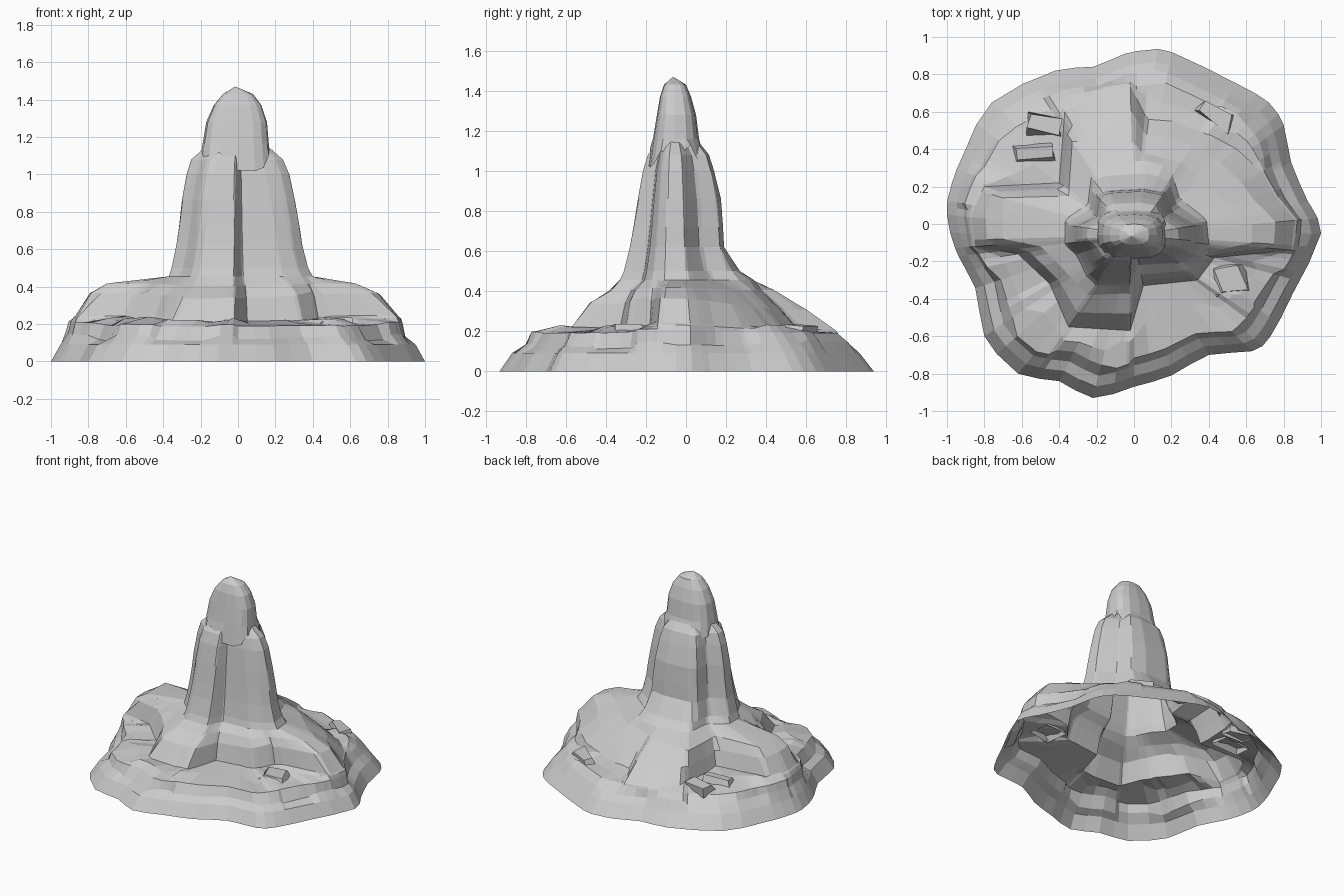
import bpy, bmesh, math, random
from mathutils import Vector, Matrix

if "Cube" in bpy.data.objects:
    bpy.data.objects.remove(bpy.data.objects["Cube"])

random.seed(4)
CX, CY = 0.0, -0.06

# Plan outlines: ground edge, cliff foot, upper shelf, spire section
ground = [(1, -.05), (.93, .12), (.84, .33), (.8, .53), (.72, .65), (.55, .75), (.2, .92),
          (.08, .93), (-.05, .91), (-.22, .84), (-.42, .82), (-.76, .65), (-.9, .4), (-.98, .2),
          (-1, .05), (-.95, -.15), (-.84, -.36), (-.8, -.6), (-.62, -.8), (-.4, -.84),
          (-.22, -.93), (0, -.87), (.2, -.81), (.4, -.7), (.63, -.68), (.73, -.6), (.85, -.37)]
foot = [(.86, .02), (.76, .14), (.68, .28), (.55, .4), (.42, .47), (.2, .55), (.07, .56),
        (-.02, .74), (-.15, .72), (-.37, .6), (-.4, .22), (-.8, .2), (-.87, .05), (-.85, -.12),
        (-.62, -.16), (-.45, -.32), (-.35, -.55), (-.02, -.57), (.05, -.33), (.34, -.3),
        (.43, -.18), (.84, -.14)]
shelf = [(.63, .01), (.5, .1), (.38, .22), (.25, .33), (.04, .38), (0, .44), (-.33, .44),
         (-.35, .15), (-.7, .14), (-.7, -.08), (-.5, -.12), (-.37, -.25), (-.25, -.38),
         (-.02, -.37), (.04, -.27), (.28, -.25), (.4, -.15), (.63, -.1)]
section = [(-.33, -.1), (-.27, -.15), (-.22, -.25), (-.18, -.28), (-.02, -.28), (.02, -.19),
           (.2, -.18), (.28, -.15), (.33, -.1), (.32, -.01), (.2, .06), (.16, .16), (.05, .18),
           (-.14, .17), (-.2, .15), (-.22, .04), (-.33, -.01)]


def rounded(poly):
    """Add a curved midpoint on every edge."""
    out, n = [], len(poly)
    for i in range(n):
        a, b, c, d = (Vector(poly[(i + k) % n]) for k in (-1, 0, 1, 2))
        out += [tuple(b), tuple((9 * (b + c) - a - d) / 16)]
    return out


def angle(p):
    return math.atan2(p[1] - CY, p[0] - CX) % (2 * math.pi)


def reach(poly, a):
    """Distance from the centre to the outline in direction a."""
    dx, dy = math.cos(a), math.sin(a)
    best = 0
    for p, q in zip(poly, poly[1:] + poly[:1]):
        px, py, ex, ey = p[0] - CX, p[1] - CY, q[0] - p[0], q[1] - p[1]
        d = dx * ey - dy * ex
        if abs(d) < 1e-9:
            continue
        r, t = (px * ey - py * ex) / d, (px * dy - py * dx) / d
        if r > 0 and -1e-5 <= t <= 1 + 1e-5:
            best = max(best, r)
    return best


def scaled_section(left, right, front, back):
    return [(x * (left if x < 0 else right) / .33,
             CY + (y - CY) * ((CY - front) / .22 if y < CY else (back - CY) / .24))
            for x, y in section]


def loft(name, rings, tip=None):
    bm = bmesh.new()
    rows = [[bm.verts.new(p) for p in ring] for ring in rings]
    n = len(rows[0])
    for lo, hi in zip(rows, rows[1:]):
        for i in range(n):
            j = (i + 1) % n
            bm.faces.new((lo[i], lo[j], hi[j], hi[i]))
    if tip:
        t = bm.verts.new(tip)
        for i in range(n):
            bm.faces.new((rows[-1][i], rows[-1][(i + 1) % n], t))
    me = bpy.data.meshes.new(name)
    bm.to_mesh(me)
    bm.free()
    ob = bpy.data.objects.new(name, me)
    bpy.context.collection.objects.link(ob)


def polar(a, r, z):
    return (CX + r * math.cos(a), CY + r * math.sin(a), z)


ground = rounded(ground)

# Directions pass through the outline corners so edges stay crisp
angles = []
for a in sorted(angle(p) for p in ground + foot + shelf + section):
    if not angles or a - angles[-1] > .025:
        angles.append(a)

# Rocky mound and spire shaft as one open-bottomed shell
rings = [[] for _ in range(8)]
chip = lump = 0
for i, a in enumerate(angles):
    g, f, s = reach(ground, a), reach(foot, a), reach(shelf, a)
    s = max(s, reach(scaled_section(.38, .41, -.34, .3), a) + .01)
    wing = abs(math.cos(a)) ** 6
    front = max(0, -math.sin(a))
    if i % 4 == 0:
        chip = random.uniform(-.03, .03)
    if i % 3 == 0:
        lump = random.uniform(-.02, .025)
    rim = max(g * (.83 + .06 * wing - .02 * front) + chip, f + .02)
    zf = .215 + .03 * wing + chip * .3
    zs = .405 + .012 * wing
    rings[0].append(polar(a, g, 0))
    rings[1].append(polar(a, max(g * (.93 + .02 * wing), rim + .03), .09))
    rings[2].append(polar(a, max(g * .885 - .02 * front, rim + .015),
                          .145 - .025 * front + chip * .8))
    rings[3].append(polar(a, rim, .19 + .02 * wing + chip * .3))
    rings[4].append(polar(a, rim + (f - rim) * (.5 + 8 * chip), zf - .01 + lump * (rim - f > .1)))
    rings[5].append(polar(a, f, zf))
    bulge = .008 + .035 * wing + (.03 if math.sin(a) < -.3 else 0)
    rings[6].append(polar(a, f + (s - f) * .45, zf + (zs - zf) * .45 + bulge))
    rings[7].append(polar(a, s, zs))
for z, l, r, f, b in [(.455, .37, .4, -.33, .34), (.5, .355, .375, -.31, .27),
                      (.62, .33, .345, -.28, .19), (.72, .315, .33, -.262, .185),
                      (.86, .3, .305, -.24, .175), (1.0, .275, .275, -.215, .14),
                      (1.08, .25, .24, -.19, .115), (1.15, .17, .16, -.14, .06)]:
    sec = scaled_section(l, r, f, b)
    rings.append([polar(a, reach(sec, a), z) for a in angles])
loft("rock_mound_and_spire", rings)

# Overhanging cap with a jagged lower edge
cap = []
for z, l, r, f, b, jag in [(1.08, .2, .175, -.185, .1, .07), (1.16, .19, .165, -.165, .065, 0),
                           (1.28, .17, .155, -.145, .05, 0), (1.37, .13, .125, -.13, .025, 0),
                           (1.43, .08, .08, -.11, 0, 0)]:
    oval = []
    for k in range(16):
        c, s = math.cos(k * math.pi / 8), math.sin(k * math.pi / 8)
        x = math.copysign(abs(c) ** .7, c) * (r if c > 0 else l)
        y = CY + math.copysign(abs(s) ** .7, s) * (b - CY if s > 0 else CY - f)
        oval.append((x, y, z + random.uniform(-1, .7) * jag))
    cap.append(oval)
loft("spire_cap", cap, (-.015, -.065, 1.47))


# Low broken slabs half sunk into the terraces
def slab(i, x, y, z, w, d, h, turn, tilt):
    bm = bmesh.new()
    bmesh.ops.create_cube(bm, size=1)
    bm.normal_update()
    bmesh.ops.delete(bm, geom=[f for f in bm.faces if f.normal.z < -.5], context='FACES')
    for v in bm.verts:
        k = .75 if v.co.z > 0 else 1
        v.co = Vector((v.co.x * w * k, v.co.y * d * k, v.co.z * h))
        v.co += Vector((random.uniform(-.02, .02), random.uniform(-.02, .02), 0))
    bm.transform(Matrix.Translation((x, y, z)) @ Matrix.Rotation(turn, 4, 'Z')
                 @ Matrix.Rotation(tilt, 4, 'X'))
    me = bpy.data.meshes.new("slab")
    bm.to_mesh(me)
    bm.free()
    bpy.context.collection.objects.link(bpy.data.objects.new(f"terrace_slab_{i}", me))


for i, args in enumerate([
        (-.48, .52, .21, .2, .1, .06, -.15, -.1), (-.54, .37, .215, .24, .09, .06, .05, .05),
        (.44, .57, .2, .22, .1, .06, -.55, -.1), (.52, -.3, .215, .18, .18, .04, .2, 0)]):
    slab(i, *args)
